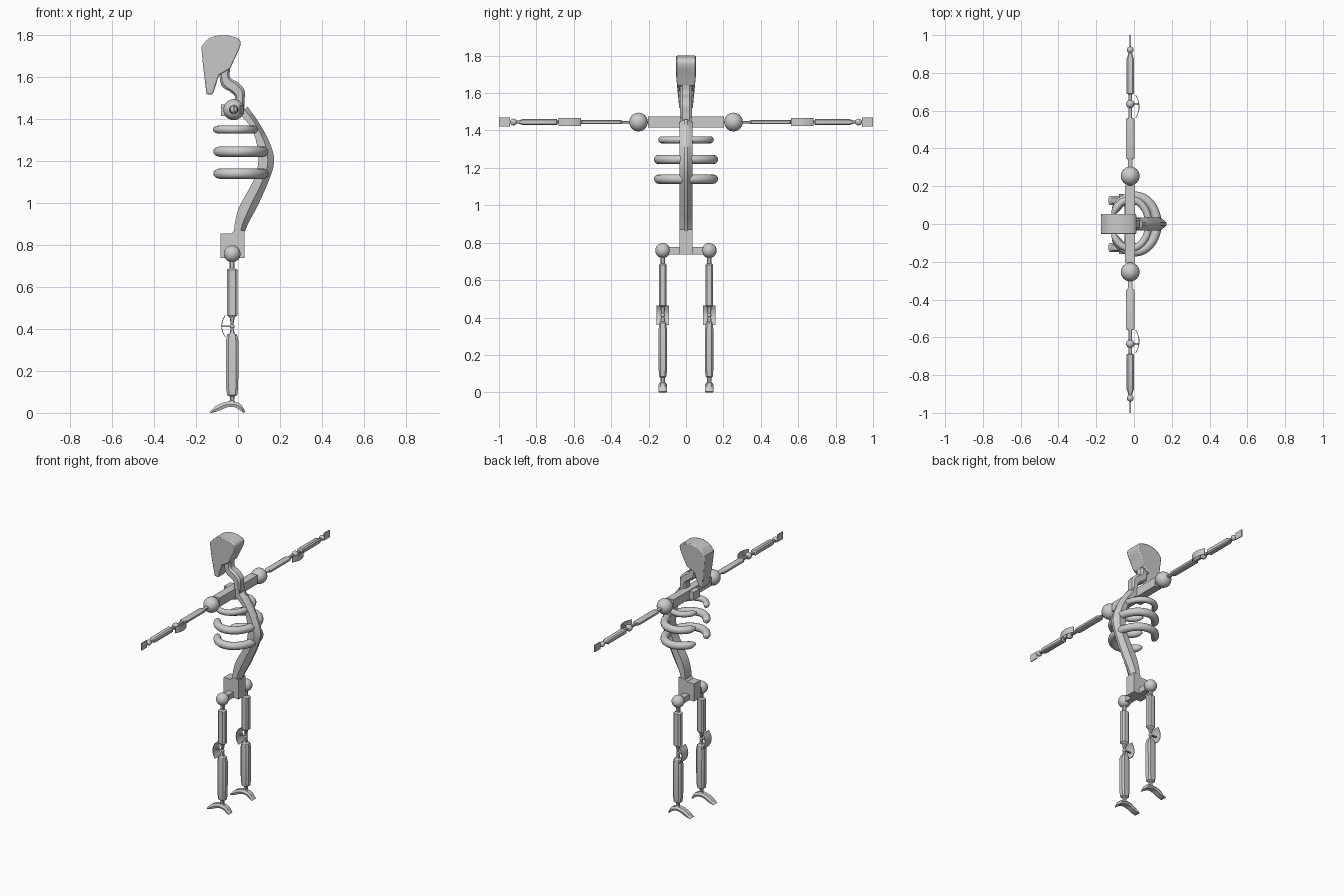
import bpy, bmesh, math
from mathutils import Vector

if "Cube" in bpy.data.objects:
    bpy.data.objects.remove(bpy.data.objects["Cube"])


def finish(name, bm, angle=35):
    bmesh.ops.recalc_face_normals(bm, faces=bm.faces[:])
    me = bpy.data.meshes.new(name)
    bm.to_mesh(me)
    bm.free()
    ob = bpy.data.objects.new(name, me)
    bpy.context.collection.objects.link(ob)
    bpy.ops.object.select_all(action='DESELECT')
    ob.select_set(True)
    bpy.context.view_layer.objects.active = ob
    bpy.ops.object.shade_smooth_by_angle(angle=math.radians(angle))
    return ob


def loft(name, rings, angle=35):
    bm = bmesh.new()
    vs = [[bm.verts.new(p) for p in r] for r in rings]
    n = len(vs[0])
    for a, b in zip(vs, vs[1:]):
        for i in range(n):
            bm.faces.new((a[i], a[(i + 1) % n], b[(i + 1) % n], b[i]))
    bm.faces.new(vs[0])
    bm.faces.new(vs[-1])
    return finish(name, bm, angle)


def box(name, lo, hi):
    return loft(name, [[(lo[0], lo[1], z), (hi[0], lo[1], z), (hi[0], hi[1], z), (lo[0], hi[1], z)]
                       for z in (lo[2], hi[2])])


def ball(name, c, r):
    bm = bmesh.new()
    bmesh.ops.create_uvsphere(bm, u_segments=24, v_segments=14, radius=r)
    bmesh.ops.translate(bm, verts=bm.verts[:], vec=c)
    return finish(name, bm, 60)


def octagon(a, b):
    k = 0.6
    return [(a, b * k), (a * k, b), (-a * k, b), (-a, b * k),
            (-a, -b * k), (-a * k, -b), (a * k, -b), (a, -b * k)]


def bone(name, base, axis, stations):
    """Faceted bone: stations are (distance, half size in x, other half size)."""
    rings = []
    for d, a, b in stations:
        if axis == 'Z':
            rings.append([(base[0] + u, base[1] + v, d) for u, v in octagon(a, b)])
        else:
            rings.append([(base[0] + u, axis * d, base[2] + v) for u, v in octagon(a, b)])
    return loft(name, rings, 25)


def smooth_path(pts, steps=5):
    """Catmull-Rom resampling."""
    p = [Vector(q) for q in pts]
    p = [2 * p[0] - p[1]] + p + [2 * p[-1] - p[-2]]
    out = []
    for i in range(1, len(p) - 2):
        for s in range(steps):
            t = s / steps
            a, b, c, d = p[i - 1:i + 3]
            out.append(0.5 * (2 * b + (c - a) * t + (2 * a - 5 * b + 4 * c - d) * t * t
                              + (3 * b - a - 3 * c + d) * t ** 3))
    return out + [p[-2]]


# Spine: inner edge x, z, outer edge x, z; ridged along the back
spine = smooth_path([(-0.02, 0.86, 0.03, 0.86), (-0.012, 0.92, 0.055, 0.915), (0.01, 0.99, 0.095, 0.99),
                     (0.075, 1.11, 0.152, 1.12), (0.097, 1.2, 0.172, 1.205), (0.085, 1.3, 0.15, 1.29),
                     (0.055, 1.37, 0.095, 1.39), (0.01, 1.42, 0.045, 1.46)])
loft("spine", [[(a, -.034, z), (a, .034, z), (a + (b - a) * .6, .034, z + (w - z) * .6), (b, .007, w),
                (b, -.007, w), (a + (b - a) * .6, -.034, z + (w - z) * .6)] for a, z, b, w in spine])

# Neck
neck = smooth_path([(-0.02, 1.44, 0.03, 1.44), (-0.015, 1.505, 0.032, 1.5), (-0.035, 1.528, 0.03, 1.54),
                    (-0.07, 1.55, 0.0, 1.575), (-0.085, 1.58, -0.038, 1.6), (-0.09, 1.66, -0.035, 1.66)])
loft("neck", [[((a + b) / 2 + (b - a) / 2 * u, .032 * v, (z + w) / 2 + (w - z) / 2 * u)
               for u, v in octagon(1, 1)] for a, z, b, w in neck])

# Skull: side profile given thickness, narrowing toward the jaw
top = smooth_path([(-0.175, 1.745, 0), (-0.14, 1.783, 0), (-0.085, 1.8, 0), (-0.03, 1.795, 0),
                   (0.008, 1.777, 0), (0.01, 1.745, 0), (-0.015, 1.69, 0), (-0.037, 1.64, 0)], 3)
prof = [(p[0], p[1]) for p in top] + [(-0.09, 1.61), (-0.12, 1.518), (-0.15, 1.518), (-0.166, 1.65)]


def half_width(z):
    return 0.036 + 0.017 * min(1, max(0, (z - 1.52) / 0.17))


skull = loft("skull", [[(x, s * half_width(z), z) for x, z in prof] for s in (-1, 1)], 30)
bev = skull.modifiers.new("edge", 'BEVEL')
bev.width = 0.006
bev.segments = 2
bev.limit_method = 'ANGLE'
bev.angle_limit = math.radians(50)

# Pelvis, hip bar, collar block and shoulder bar
loft("pelvis", [[(-.083, s * .035, .737), (.03, s * .035, .737), (.03, s * .035, .87),
                 (-.02, s * .035, .868), (-.032, s * .035, .855), (-.083, s * .035, .855)] for s in (-1, 1)])
box("hip_bar", (-.05, -.1, .738), (-.01, .1, .776))
box("collar_block", (-.08, -.033, 1.415), (.03, .033, 1.47))
box("shoulder_bar", (-.048, -.203, 1.416), (.004, .203, 1.475))

# Ribs: open hoops swept from the spine around to the front
for i, (z, cx, a, b, r) in enumerate([(1.14, .003, .118, .147, .025), (1.245, .003, .118, .147, .025),
                                      (1.35, -.02, .098, .13, .019)]):
    for s in (-1, 1):
        rings = []
        for k in range(25):
            t = math.radians(158) * k / 24
            rr = r * (1 if k < 22 else (.93, .75, .4)[k - 22])
            c = Vector((cx + a * math.cos(t), s * b * math.sin(t), z))
            out = Vector((b * math.cos(t), s * a * math.sin(t), 0)).normalized()
            rings.append([c + out * rr * math.cos(q) + Vector((0, 0, rr * math.sin(q)))
                          for q in [j * math.tau / 12 for j in range(12)]])
        loft(f"rib_{i}_{'right' if s > 0 else 'left'}", rings, 60)


def cap_plate(name, c, half_w, half_l, sign, along):
    """Thin curved joint guard standing off from the joint in x."""
    rings = []
    for k in range(9):
        u = -1 + k / 4
        l = half_l * u
        x = c[0] - sign * .018 * u * u
        rings.append([(x + dx, c[1] + w, c[2] + l) if along == 'Z' else (x + dx, c[1] + l, c[2] + w)
                      for dx, w in ((-.002, -half_w), (.002, -half_w), (.002, half_w), (-.002, half_w))])
    loft(name, rings)


for s, side in ((1, "right"), (-1, "left")):
    # Arm
    sh = (-.02, 0, 1.445)
    ball("shoulder_" + side, (-.02, s * .254, 1.445), .05)
    bone("upper_arm_" + side, sh, s, [(.29, .012, .007), (.34, .012, .007), (.35, .022, .011),
                                      (.555, .022, .011), (.565, .01, .009), (.625, .01, .009)])
    ball("elbow_" + side, (-.02, s * .635, 1.445), .022)
    box("elbow_stem_" + side, (-.01, s * .635 - .005, 1.44), (.025, s * .635 + .005, 1.45))
    cap_plate("elbow_guard_" + side, (.027, s * .622, 1.445), .021, .06, 1, 'Y')
    bone("forearm_" + side, sh, s, [(.64, .01, .008), (.685, .01, .008), (.692, .02, .017),
                                    (.872, .02, .017), (.895, .012, .008), (.92, .007, .006)])
    ball("wrist_" + side, (-.02, s * .922, 1.445), .018)
    box("hand_stem_" + side, (-.023, s * .94 - .02, 1.44), (-.017, s * .94 + .02, 1.45))
    y0, y1 = sorted((s * .942, s * 1.0))
    box("hand_" + side, (-.023, y0, 1.421), (-.017, y1, 1.469))

    # Leg
    y = s * .124
    leg = (-.028, y, 0)
    ball("hip_" + side, (-.028, y, .758), .04)
    bone("thigh_" + side, leg, 'Z', [(.73, .012, .012), (.69, .012, .012), (.682, .025, .021),
                                     (.465, .025, .021), (.455, .012, .013), (.42, .006, .009)])
    ball("knee_" + side, (-.028, y, .413), .012)
    box("knee_stem_" + side, (-.078, y - .005, .41), (-.028, y + .005, .416))
    cap_plate("knee_guard_" + side, (-.078, y, .413), .034, .052, -1, 'Z')
    bone("shin_" + side, leg, 'Z', [(.41, .006, .008), (.378, .012, .013), (.372, .024, .018),
                                    (.34, .03, .022), (.12, .029, .022), (.085, .024, .02),
                                    (.078, .011, .012), (.045, .009, .01)])
    ball("ankle_" + side, (-.028, y, .05), .014)
    # Arched foot: outer x, z, inner x, z, half width
    foot = smooth_path([(-.135, .003, -.125, 0), (-.105, .033, -.09, .01), (-.06, .052, -.055, .026),
                        (-.02, .052, -.022, .028), (.012, .042, .002, .018), (.035, .005, .025, 0)], 3)
    loft("foot_" + side, [[(a, y - .013, z), (a, y + .013, z), ((a + b) / 2, y + .023, (z + w) / 2),
                           (b, y + .019, w), (b, y - .019, w), ((a + b) / 2, y - .023, (z + w) / 2)]
                          for a, z, b, w in foot], 40)
